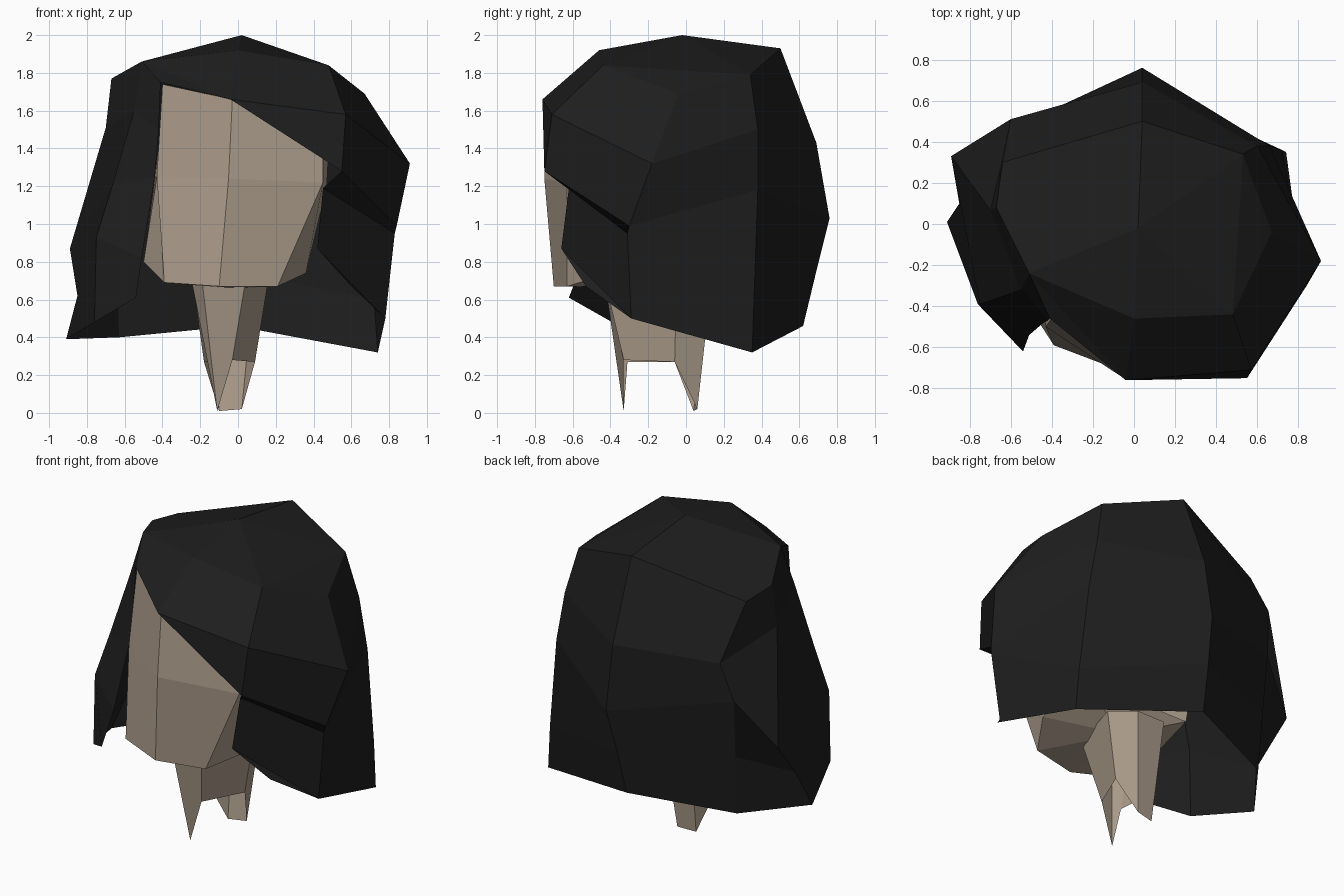
import bpy
import bmesh
from mathutils import Vector

if "Cube" in bpy.data.objects:
    bpy.data.objects.remove(bpy.data.objects["Cube"], do_unlink=True)


def make_material(name, colour):
    material = bpy.data.materials.new(name)
    material.use_nodes = True
    rgba = (*colour, 1)
    material.diffuse_color = rgba
    shader = material.node_tree.nodes["Principled BSDF"]
    shader.inputs["Base Color"].default_value = rgba
    shader.inputs["Roughness"].default_value = 0.9
    return material


class Shell:
    """Low-poly surface made by joining neighbouring columns of points."""

    def __init__(self, name, material):
        self.name, self.material = name, material
        self.mesh = bmesh.new()

    def column(self, *points):
        # Points are given in hundredths of a unit, from top to bottom
        return [self.mesh.verts.new(Vector(point) / 100) for point in points]

    def face(self, *corners):
        self.mesh.faces.new(corners)

    def strip(self, first, second):
        for row in range(len(first) - 1):
            self.face(first[row], first[row + 1], second[row + 1], second[row])

    def strips(self, columns, closed=False):
        for first, second in zip(columns, columns[1:]):
            self.strip(first, second)
        if closed:
            self.strip(columns[-1], columns[0])

    def finish(self):
        bmesh.ops.recalc_face_normals(self.mesh, faces=self.mesh.faces)
        data = bpy.data.meshes.new(self.name)
        self.mesh.to_mesh(data)
        self.mesh.free()
        data.materials.append(self.material)
        result = bpy.data.objects.new(self.name, data)
        bpy.context.collection.objects.link(result)
        return result


black = make_material("black hair", (0.0125, 0.0125, 0.0125))
beige = make_material("beige skin", (0.43, 0.35, 0.27))

# Hair: columns run from the crown to the hem, going round the head
hair = Shell("hair", black)
crown = hair.column((2, -2, 200))[0]
fringe = hair.column((0, -46, 192), (-4, -76, 166))
front_left = hair.column((48, -44, 184), (57, -71, 158), (55, -75, 128),
                         (45, -62, 119), (42, -66, 87))
side_left = hair.column((67, -4, 169), (91, -18, 132), (84, -30, 99),
                        (83, -31, 95), (78, -29, 50))
back_left = hair.column((53, 34, 179), (60, 38, 150), (66, 38, 118),
                        (72, 36, 60), (74, 35, 32))
back = hair.column((4, 50, 193), (4, 69, 143), (4, 76, 103),
                   (1, 69, 75), (-1, 62, 46))
back_right = hair.column((-64, 30, 174), (-60, 51, 141), (-65, 44, 115),
                         (-64, 41, 78), (-63, 38, 40))
side_right = hair.column((-67, 8, 177), (-70, 7, 151), (-89, 33, 87),
                         (-85, 10, 62), (-91, 1, 39))
front_right = hair.column((-51, -24, 186), (-55, -32, 160), (-66, -36, 122),
                          (-75, -39, 93), (-76, -39, 48))
lock = hair.column((-41, -46, 175), (-42, -47, 150), (-44, -48, 125),
                   (-51, -54, 82), (-54, -62, 61))
hair.strips([front_left, side_left, back_left, back, back_right,
             side_right, front_right, lock])
hem = hair.column((60, -53, 67))[0]
hair.face(front_left[-1], hem, side_left[-1])

# Hair: crown cap and the slanted fringe
rim = [column[0] for column in (fringe, front_left, back_left, back,
                                back_right, side_right, front_right)]
for start, end in zip(rim, rim[1:] + rim[:1]):
    hair.face(crown, start, end)
hair.face(front_left[0], side_left[0], back_left[0])
hair.face(fringe[0], fringe[1], front_left[1], front_left[0])
hair.face(fringe[1], front_left[2], front_left[1])
hair.face(front_right[0], fringe[1], fringe[0])
hair.face(front_right[0], lock[0], fringe[1])
hair.finish()

# Face: blank mask with a flat jaw underside
face = Shell("face", beige)
mask = [
    face.column((-40, 5, 160), (-44, 5, 125), (-44, -5, 85)),
    face.column((-39, -35, 172), (-43, -40, 125), (-50, -42, 80)),
    face.column((-40, -46, 174), (-43, -50, 125), (-39, -59, 69)),
    face.column((-3, -74, 166), (-5, -75, 124), (-10, -70, 67)),
    face.column((45, -60, 135), (45, -63, 122), (21, -63, 67)),
    face.column((48, -40, 140), (47, -40, 120), (36, -40, 74)),
    face.column((45, 5, 145), (46, 5, 120), (38, -5, 85)),
]
face.strips(mask)
under = face.column((-4, -15, 66))[0]
jaw = [column[-1] for column in mask]
for start, end in zip(jaw, jaw[1:] + jaw[:1]):
    face.face(under, start, end)
face.finish()

# Neck: tapering tube with a pointed front and a pointed back
neck = Shell("neck", beige)
neck.strips([
    neck.column((-25, -34, 72), (-16, -31, 27)),
    neck.column((-19, -43, 70), (-11, -33, 1)),
    neck.column((4, -43, 70), (-3, -33, 28)),
    neck.column((16, -5, 70), (9, -6, 27)),
    neck.column((8, 13, 65), (2, 6, 2)),
    neck.column((-12, 13, 65), (-10, 4, 1)),
    neck.column((-24, -5, 70), (-18, -6, 27)),
], closed=True)
neck.finish()
